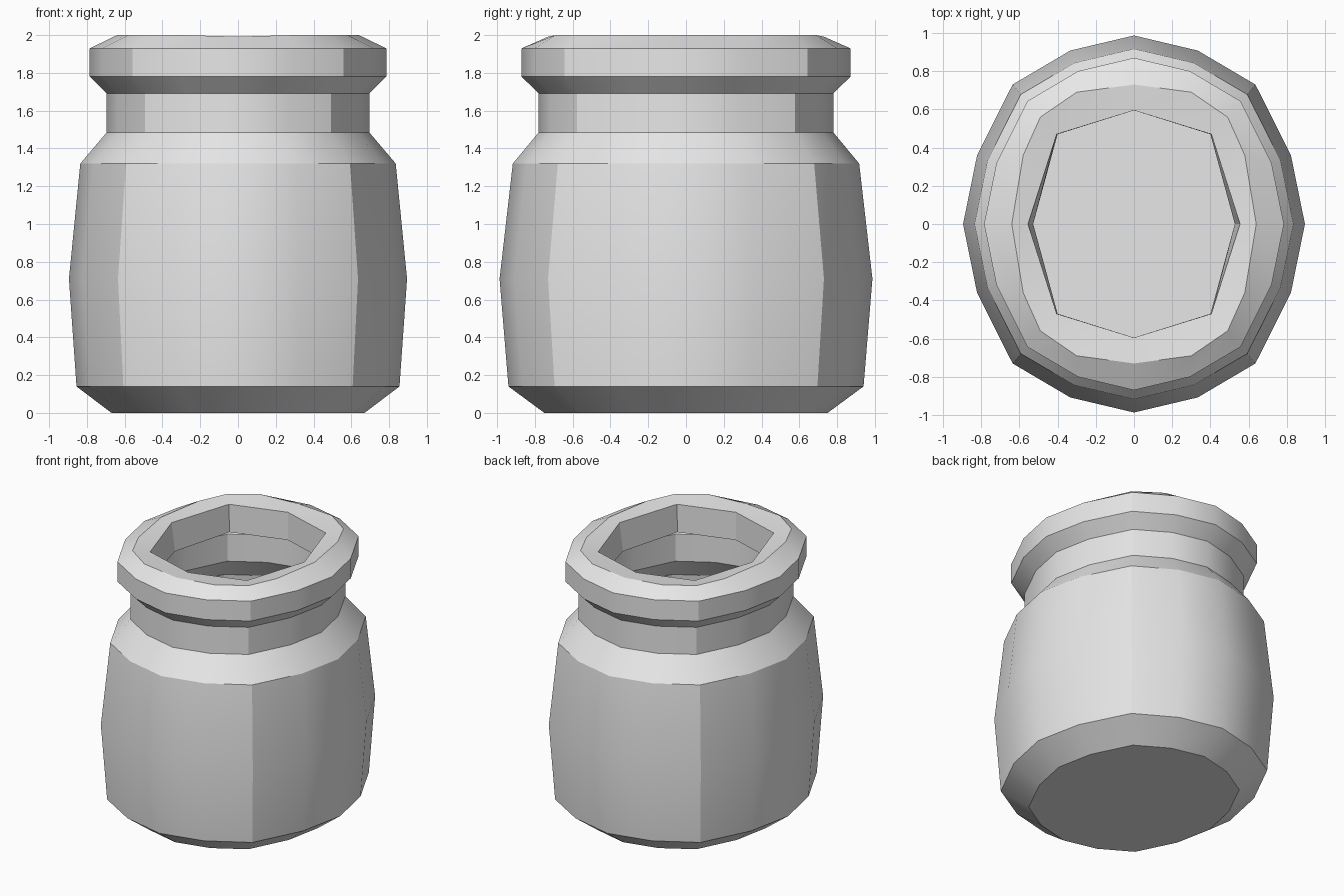
import bpy, bmesh, math

if "Cube" in bpy.data.objects:
    bpy.data.objects.remove(bpy.data.objects["Cube"], do_unlink=True)

grey = bpy.data.materials.new("plain grey")
grey.use_nodes = True
grey.diffuse_color = (0.8, 0.8, 0.8, 1)
grey.node_tree.nodes["Principled BSDF"].inputs["Base Color"].default_value = (0.8, 0.8, 0.8, 1)

# Quarter outlines, from the +x tip to the +y tip
OVAL = [(1, 0), (0.918, 0.365), (0.71, 0.74), (0.373, 0.92), (0, 1)]
LIP = [(0.64, 0), (0.58, 0.36), (0.49, 0.56), (0.3, 0.69), (0, 0.73)]
MOUTH = [(0.555, 0), (0.405, 0.47), (0, 0.595)]
THROAT = [(0.528, 0), (0.4, 0.47), (0, 0.595)]

# Outer profile: half width, half depth, height
PROFILE = [(0.67, 0.75, 0), (0.855, 0.94, 0.14), (0.895, 0.987, 0.71),
           (0.835, 0.917, 1.32), (0.695, 0.78, 1.485), (0.695, 0.78, 1.69),
           (0.785, 0.87, 1.78), (0.785, 0.87, 1.93)]

bm = bmesh.new()


def ring(quarter, rx, ry, z):
    """Mirror a quarter outline into a closed counter-clockwise ring."""
    half = quarter + [(-x, y) for x, y in quarter[-2::-1]]
    loop = half[:-1] + [(-x, -y) for x, y in half[:-1]]
    return [bm.verts.new((x * rx, y * ry, z)) for x, y in loop]


def bridge(a, b):
    """Join two rings with equal point counts."""
    n = len(a)
    for i in range(n):
        j = (i + 1) % n
        bm.faces.new((a[i], a[j], b[j], b[i]))


# Base and outer wall
rings = [ring(OVAL, *p) for p in PROFILE]
bm.faces.new(rings[0][::-1])
lip = ring(LIP, 1, 1, 2.0)
for v in lip:
    if abs(v.co.x) < 0.01:
        v.co.z = 1.992
rings.append(lip)
for a, b in zip(rings, rings[1:]):
    bridge(a, b)

# Rounded rim running in to the eight-sided mouth
mouth = ring(MOUTH, 1, 1, 1.98)
for i in range(8):
    j = (i + 1) % 8
    a, b, c = lip[2 * i], lip[2 * i + 1], lip[(2 * i + 2) % 16]
    bm.faces.new((a, b, mouth[i]))
    bm.faces.new((b, mouth[j], mouth[i]))
    bm.faces.new((b, c, mouth[j]))

# Inner throat, open to the hollow body
bridge(mouth, ring(THROAT, 1, 1, 1.77))

mesh = bpy.data.meshes.new("jar")
bm.to_mesh(mesh)
bm.free()
mesh.materials.append(grey)
jar = bpy.data.objects.new("jar", mesh)
bpy.context.collection.objects.link(jar)

bpy.ops.object.select_all(action="DESELECT")
jar.select_set(True)
bpy.context.view_layer.objects.active = jar
bpy.ops.object.shade_smooth_by_angle(angle=math.radians(30))
